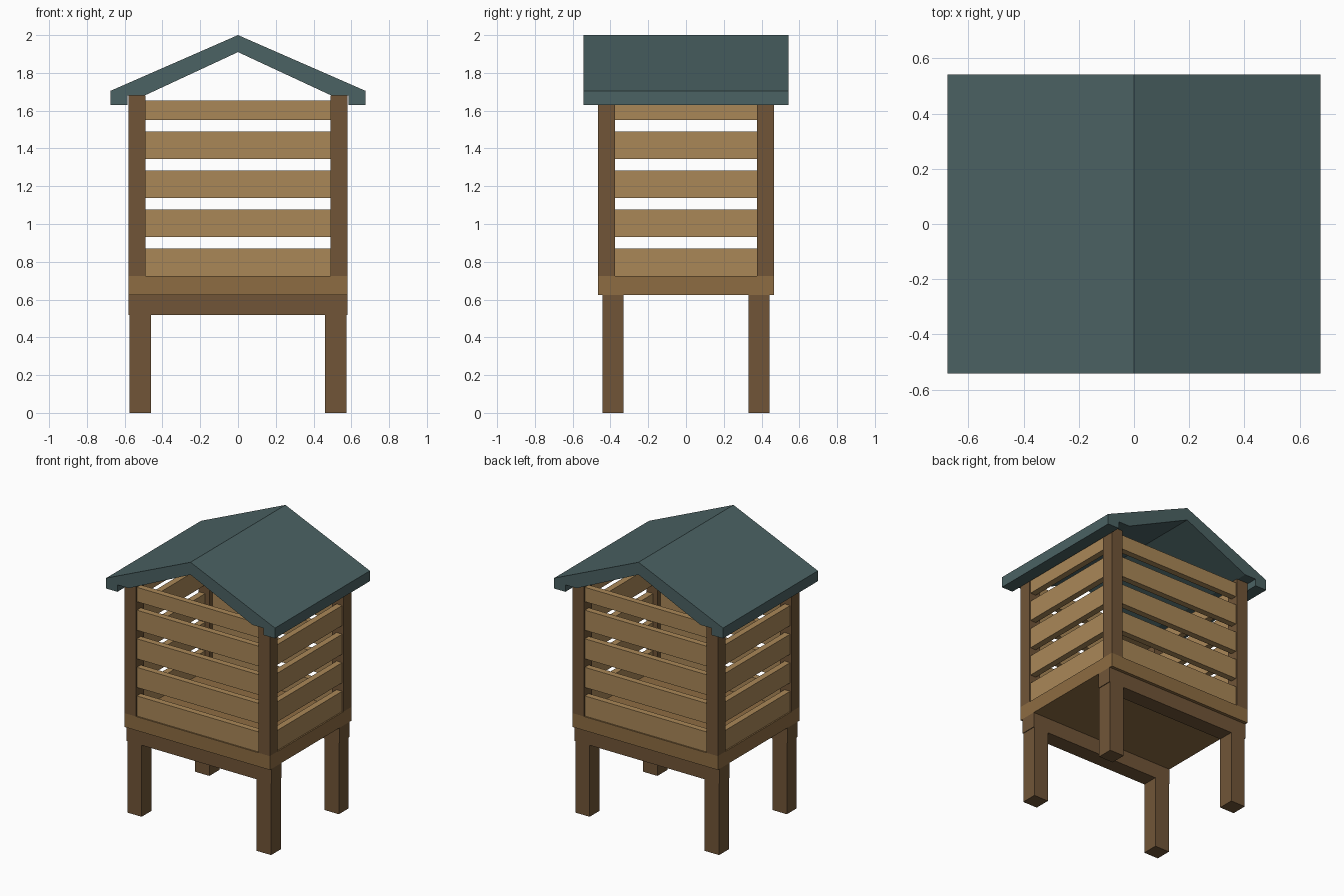
import bpy, bmesh

if "Cube" in bpy.data.objects:
    bpy.data.objects.remove(bpy.data.objects["Cube"])


def material(name, rgb):
    m = bpy.data.materials.new(name)
    # sRGB 0-255 to linear
    m.diffuse_color = [(c / 255) ** 2.2 for c in rgb] + [1]
    m.use_nodes = True
    m.node_tree.nodes["Principled BSDF"].inputs["Base Color"].default_value = m.diffuse_color
    return m


DARK = material("dark_wood", (112, 86, 58))
MID = material("mid_wood", (140, 108, 68))
LIGHT = material("light_wood", (168, 134, 88))
ROOF = material("roof_green", (76, 98, 99))


def finish(name, bm, mat):
    bmesh.ops.recalc_face_normals(bm, faces=bm.faces)
    mesh = bpy.data.meshes.new(name)
    bm.to_mesh(mesh)
    bm.free()
    mesh.materials.append(mat)
    ob = bpy.data.objects.new(name, mesh)
    bpy.context.collection.objects.link(ob)
    return ob


def box(name, x, y, z, mat):
    """Box from (min, max) ranges on each axis."""
    bm = bmesh.new()
    bmesh.ops.create_cube(bm, size=1)
    for v in bm.verts:
        v.co = [r[0] if c < 0 else r[1] for c, r in zip(v.co, (x, y, z))]
    return finish(name, bm, mat)


def side_range(s, a, b):
    return tuple(sorted((s * a, s * b)))


# Floor platform
box("platform", (-0.58, 0.58), (-0.465, 0.465), (0.625, 0.725), MID)

# Legs and corner posts
for sy, fb in ((-1, "front"), (1, "back")):
    for sx, lr in ((-1, "left"), (1, "right")):
        box(f"{fb}_{lr}_leg", side_range(sx, 0.46, 0.575),
            side_range(sy, 0.33, 0.443), (0, 0.625), DARK)
        box(f"{fb}_{lr}_post", side_range(sx, 0.49, 0.58),
            side_range(sy, 0.375, 0.465), (0.725, 1.68), DARK)
    # Beam joining the tops of each pair of legs
    box(f"{fb}_beam", (-0.58, 0.58), side_range(sy, 0.33, 0.443),
        (0.517, 0.625), DARK)

# Horizontal slats on all four walls; the top one is cut short
for i in range(5):
    z0 = 0.725 + 0.2065 * i
    z = (z0, min(z0 + 0.145, 1.655))
    for s, fb, lr in ((-1, "front", "left"), (1, "back", "right")):
        box(f"{fb}_slat_{i + 1}", (-0.49, 0.49),
            side_range(s, 0.41, 0.455), z, LIGHT)
        box(f"{lr}_slat_{i + 1}", side_range(s, 0.525, 0.57),
            (-0.375, 0.375), z, LIGHT)

# Gabled roof with a notch over the posts, extruded front to back
half = [(0.675, 1.705), (0.675, 1.63), (0.585, 1.63), (0.585, 1.68), (0.495, 1.68)]
profile = [(0, 2.0)] + half + [(0, 1.91)] + [(-x, z) for x, z in reversed(half)]
bm = bmesh.new()
n = len(profile)
front = [bm.verts.new((x, -0.542, z)) for x, z in profile]
back = [bm.verts.new((x, 0.542, z)) for x, z in profile]
for i in range(n):
    j = (i + 1) % n
    bm.faces.new((front[i], front[j], back[j], back[i]))
# End caps, split at the ridge
for ring in (front, back):
    bm.faces.new(ring[:7])
    bm.faces.new(ring[6:] + ring[:1])
finish("roof", bm, ROOF)
